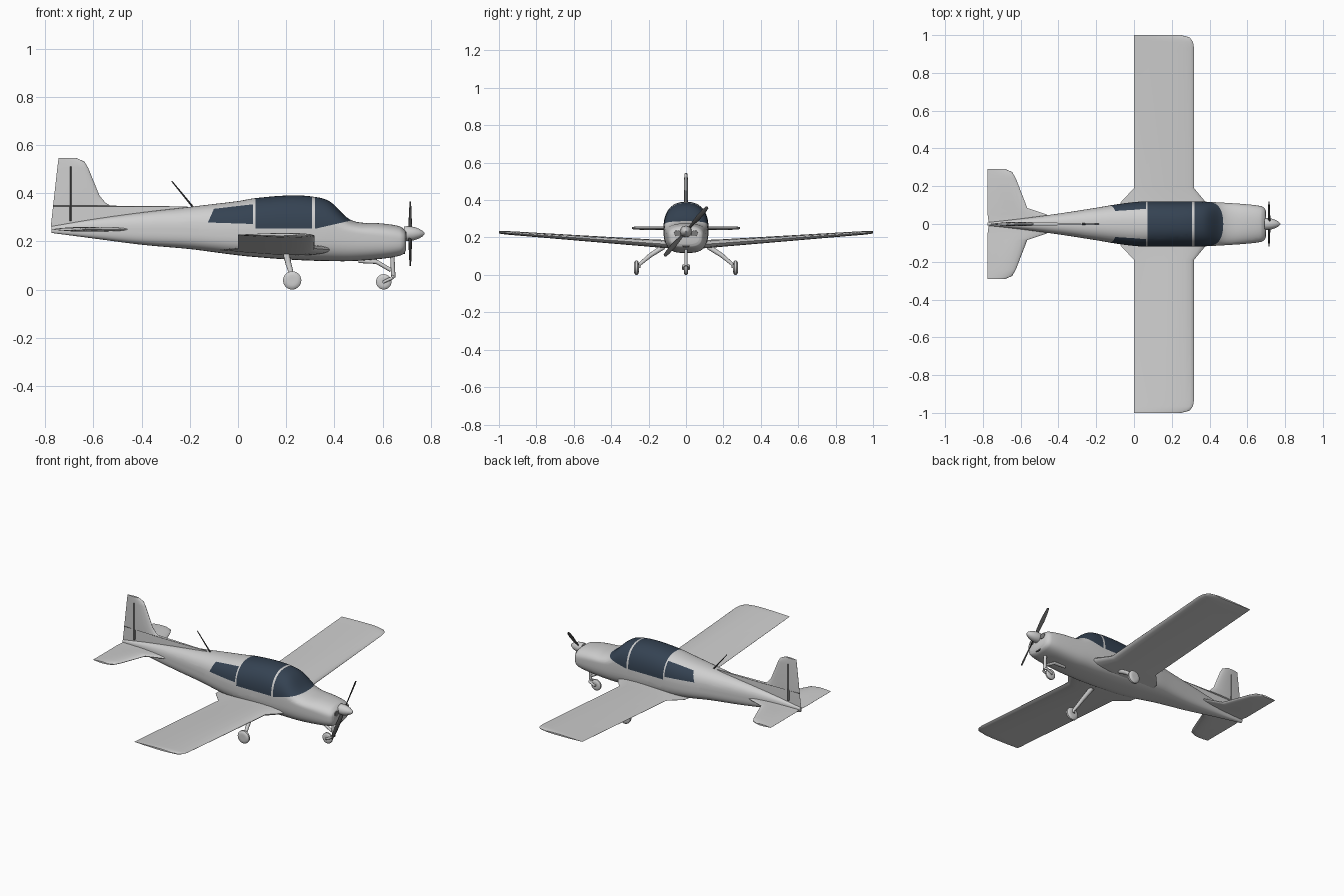
import bpy, bmesh, math
from mathutils import Vector

if "Cube" in bpy.data.objects:
    bpy.data.objects.remove(bpy.data.objects["Cube"])


def material(name, r, g, b):
    m = bpy.data.materials.new(name)
    m.diffuse_color = (r, g, b, 1)
    m.use_nodes = True
    m.node_tree.nodes["Principled BSDF"].inputs["Base Color"].default_value = m.diffuse_color
    return m


PAINT = material("light grey paint", 0.62, 0.62, 0.62)
GLASS = material("dark blue glass", 0.035, 0.055, 0.085)
DARK = material("dark grey", 0.06, 0.06, 0.06)
MID = material("mid grey", 0.2, 0.2, 0.2)


def finish(name, bm, mats, angle=35):
    bmesh.ops.recalc_face_normals(bm, faces=bm.faces)
    me = bpy.data.meshes.new(name)
    bm.to_mesh(me)
    bm.free()
    ob = bpy.data.objects.new(name, me)
    bpy.context.collection.objects.link(ob)
    for m in mats:
        me.materials.append(m)
    bpy.ops.object.select_all(action='DESELECT')
    bpy.context.view_layer.objects.active = ob
    ob.select_set(True)
    bpy.ops.object.shade_smooth_by_angle(angle=math.radians(angle))
    return ob


def loft_bm(rings):
    """Skin closed rings of equal length and cap both ends."""
    bm = bmesh.new()
    vs = [[bm.verts.new(p) for p in r] for r in rings]
    n = len(rings[0])
    for a, b in zip(vs, vs[1:]):
        for i in range(n):
            j = (i + 1) % n
            bm.faces.new((a[i], a[j], b[j], b[i]))
    bm.faces.new(vs[0])
    bm.faces.new(vs[-1])
    return bm


def tube(name, pts, radii, mat, n=12, squash=1.0):
    """Round bar along a path; squash flattens it sideways."""
    rings = []
    for i, p in enumerate(pts):
        p = Vector(p)
        d = (Vector(pts[min(i + 1, len(pts) - 1)]) - Vector(pts[max(i - 1, 0)])).normalized()
        u = d.cross(Vector((0, 1, 0)) if abs(d.y) < 0.9 else Vector((1, 0, 0))).normalized()
        v = d.cross(u)
        rings.append([p + radii[i] * (u * math.cos(t) + v * math.sin(t) * squash)
                      for t in (2 * math.pi * k / n for k in range(n))])
    return finish(name, loft_bm(rings), [mat])


def catmull(rows, steps):
    out = []
    for i in range(len(rows) - 1):
        p0, p1, p2, p3 = (rows[max(i - 1, 0)], rows[i], rows[i + 1], rows[min(i + 2, len(rows) - 1)])
        for s in range(steps):
            t = (s / steps)
            row = [p1[0] + (p2[0] - p1[0]) * t]
            for k in range(1, len(p1)):
                m1 = (p2[k] - p0[k]) / (p2[0] - p0[0]) * (p2[0] - p1[0])
                m2 = (p3[k] - p1[k]) / (p3[0] - p1[0]) * (p2[0] - p1[0])
                row.append((2*t**3 - 3*t**2 + 1) * p1[k] + (t**3 - 2*t**2 + t) * m1
                           + (3*t**2 - 2*t**3) * p2[k] + (t**3 - t**2) * m2)
            out.append(row)
    return out + [rows[-1]]


# Fuselage: x, half width, bottom, widest height, top
STATIONS = [(-.775, .008, .235, .25, .262), (-.6, .028, .212, .255, .292), (-.4, .055, .186, .255, .32),
            (-.2, .086, .168, .255, .343), (-.1, .103, .155, .25, .355), (0, .116, .142, .25, .367),
            (.07, .12, .135, .25, .379), (.2, .12, .125, .25, .39), (.3, .12, .12, .25, .387),
            (.38, .118, .118, .25, .366), (.47, .113, .118, .235, .288), (.6, .104, .128, .22, .274),
            (.67, .095, .14, .21, .263), (.69, .085, .15, .21, .25), (.698, .07, .165, .21, .24)]


def section(x, w, zb, zm, zt, n=48):
    ring = []
    for k in range(n):
        t = 2 * math.pi * k / n
        c, s = math.cos(t), math.sin(t)
        e = 2 / (2.35 if s > 0 else 3.2)
        y = math.copysign(abs(c) ** e, c) * w
        ring.append((x, y, zm + math.copysign(abs(s) ** e, s) * ((zt - zm) if s > 0 else (zm - zb))))
    return ring


bm = loft_bm([section(*r) for r in catmull(STATIONS, 6)])


def cut(x1, z1, x2, z2):
    bmesh.ops.bisect_plane(bm, geom=bm.verts[:] + bm.edges[:] + bm.faces[:], dist=1e-5,
                           plane_co=(x1, 0, z1), plane_no=(z2 - z1, 0, x1 - x2))


# Glazing edges cut into the skin
SHIELD = (.319, .252, .472, .287)
REAR_TOP, REAR_LOW = (-.1, .335, .063, .354), (-.115, .278, .063, .272)
REAR_END = (-.125, .278, -.1, .335)
for x in (.063, .072, .307, .319):
    cut(x, 0, x, 1)
for line in (SHIELD, REAR_TOP, REAR_LOW, REAR_END, (0, .253, 1, .253)):
    cut(*line)


def height(line, x):
    x1, z1, x2, z2 = line
    return z1 + (z2 - z1) * (x - x1) / (x2 - x1)


for f in bm.faces:
    c = f.calc_center_median()
    shield = .319 < c.x < .5 and c.z > height(SHIELD, c.x)
    middle = .072 < c.x < .307 and c.z > .253
    rear = c.x < .063 and height(REAR_LOW, c.x) < c.z < height(REAR_TOP, c.x) and c.z < height(REAR_END, c.x)
    f.material_index = int(shield or middle or rear)
finish("fuselage", bm, [PAINT, GLASS])

CHORD = [0, .015, .06, .15, .3, .5, .75, 1]


def foil(te, le, thick):
    """Airfoil outline as (chord position, offset) pairs."""
    def h(s):
        return 5 * thick * (.2969 * math.sqrt(s) - .126 * s - .3516 * s**2 + .2843 * s**3 - .1 * s**4)
    up = [(le + (te - le) * s, h(s)) for s in CHORD]
    return up + [(x, -z) for x, z in reversed(up[1:])]


def surface(name, rows, upright=False):
    """Rows: span position, trailing x, leading x, centre, thickness."""
    rings = []
    for span, te, le, c, t in rows:
        rings.append([(x, o, span) if upright else (x, span, c + o) for x, o in foil(te, le, t)])
    return finish(name, loft_bm(rings), [PAINT])


WING = [(.05, -.08, .39, .163, .045), (.115, -.07, .38, .165, .044), (.19, 0, .318, .17, .04),
        (.93, 0, .318, .223, .02), (.965, 0, .312, .225, .018), (.988, 0, .295, .227, .016), (1, 0, .25, .228, .01)]
TAIL = [(.01, -.77, -.45, .25, .018), (.05, -.775, -.46, .25, .016), (.085, -.775, -.565, .25, .02),
        (.24, -.775, -.625, .25, .018), (.275, -.775, -.645, .25, .016), (.29, -.775, -.68, .25, .01)]
FIN = [(.262, -.777, -.22, 0, .012), (.325, -.77, -.2, 0, .012), (.345, -.768, -.21, 0, .01),
       (.348, -.768, -.53, 0, .022), (.36, -.766, -.55, 0, .022), (.39, -.763, -.575, 0, .022),
       (.505, -.75, -.622, 0, .02), (.53, -.747, -.637, 0, .018), (.546, -.745, -.67, 0, .012)]
surface("fin", FIN, True)
# Hinge line strips on fin, wings and tailplane
tube("fin_strip", [(-.695, 0, .285), (-.695, 0, .51)], [.004, .004], MID, 8, 3)

for s, side in ((1, "left"), (-1, "right")):
    surface(side + "_wing", [(s * r[0],) + r[1:] for r in WING])
    surface(side + "_tailplane", [(s * r[0],) + r[1:] for r in TAIL])
    tube(side + "_wing_strip", [(.08, s * .565, .197), (.08, s * .94, .2235)], [.0035, .0035], MID, 8, 3)
    tube(side + "_tail_strip", [(-.7, s * .06, .25), (-.7, s * .255, .25)], [.0035, .0035], MID, 8, 3)
    # Main landing gear
    tube(side + "_gear_leg", [(.2, s * .12, .15), (.21, s * .19, .105), (.225, s * .25, .055), (.225, s * .25, .038)],
         [.014, .012, .009, .008], PAINT)
    # Cooling inlets beside the spinner
    tube(side + "_inlet", [(.692, s * .045, .222), (.7, s * .045, .222)], [.017, .015], MID, 20, 1.3)


def wheel(name, x, y, r, w):
    prof = [(-.5, .3), (-.5, .55), (-.42, .85), (-.2, 1), (.2, 1), (.42, .85), (.5, .55), (.5, .3)]
    rings = [[(x + r * q * math.cos(t), y + a * w, r * (1 + q * math.sin(t)))
              for t in (2 * math.pi * k / 28 for k in range(28))] for a, q in prof]
    finish(name, loft_bm(rings), [PAINT])


wheel("left_wheel", .225, .265, .038, .026)
wheel("right_wheel", .225, -.265, .038, .026)
wheel("nose_wheel", .605, 0, .032, .022)

# Nose gear: drag strut, leg and fork
tube("nose_strut", [(.5, 0, .118), (.575, 0, .115), (.635, 0, .08)], [.008, .009, .008], PAINT)
tube("nose_leg", [(.64, 0, .15), (.645, 0, .05)], [.009, .009], PAINT)
for s in (-1, 1):
    tube("nose_fork", [(.645, 0, .055), (.64, s * .016, .048), (.605, s * .016, .032)], [.008, .007, .006], PAINT)
tube("nose_axle", [(.605, -.018, .032), (.605, .018, .032)], [.007, .007], PAINT)
tube("chin_inlet", [(.683, 0, .158), (.694, 0, .158)], [.011, .01], DARK, 16, 2.2)

# Spinner and propeller
tube("spinner", [(.69, 0, .232), (.705, 0, .232), (.73, 0, .232), (.75, 0, .232), (.766, 0, .232), (.775, 0, .232)],
     [.03, .031, .028, .021, .012, .002], PAINT, 24)
HUB, AXIS = Vector((.715, 0, .232)), Vector((0, .66, .751))
ACROSS = Vector((0, -.751, .66))
for s, name in ((1, "upper_blade"), (-1, "lower_blade")):
    rings = []
    for d, w, pitch in ((.01, .007, .9), (.04, .01, .7), (.1, .014, .4), (.15, .012, .25), (.172, .008, .2), (.176, .003, .2)):
        u = ACROSS * s * math.cos(pitch) + Vector((math.sin(pitch), 0, 0))
        v = u.cross(AXIS)
        rings.append([HUB + AXIS * s * d + u * w * math.cos(t) + v * .003 * math.sin(t)
                      for t in (math.pi * k / 6 for k in range(12))])
    finish(name, loft_bm(rings), [DARK])

# Whip antenna
tube("antenna", [(-.185, 0, .34), (-.275, 0, .45)], [.004, .0025], DARK, 8)
